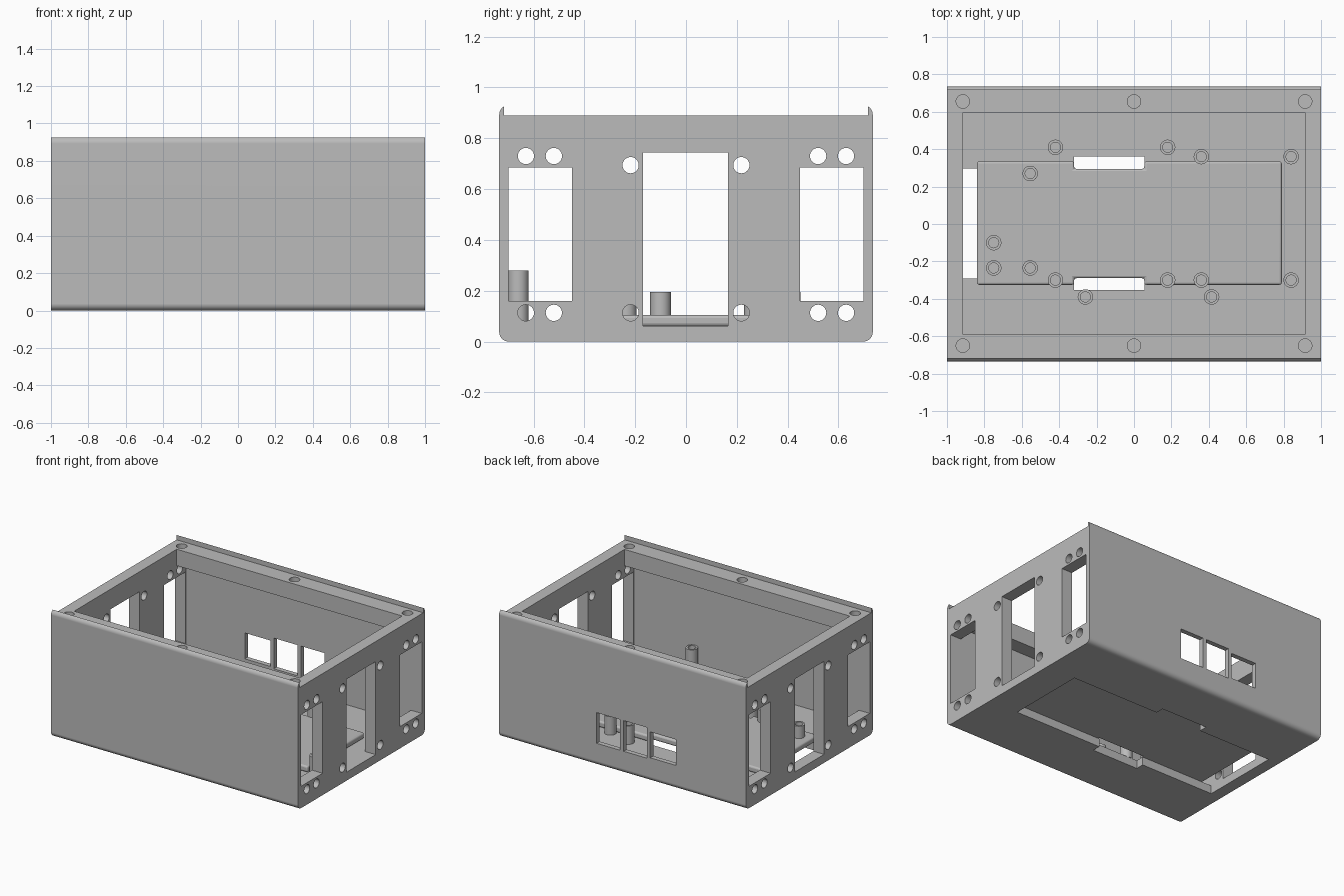
import bpy, bmesh, math
from mathutils import Matrix

old = bpy.data.objects.get("Cube")
if old:
    bpy.data.objects.remove(old, do_unlink=True)

# Single grey plastic
grey = bpy.data.materials.new("grey_plastic")
grey.use_nodes = True
COLOUR = (0.5, 0.5, 0.5, 1)
grey.diffuse_color = COLOUR
grey.node_tree.nodes["Principled BSDF"].inputs["Base Color"].default_value = COLOUR


def finish(bm, name):
    bmesh.ops.recalc_face_normals(bm, faces=bm.faces)
    mesh = bpy.data.meshes.new(name)
    bm.to_mesh(mesh)
    bm.free()
    mesh.materials.append(grey)
    obj = bpy.data.objects.new(name, mesh)
    bpy.context.collection.objects.link(obj)
    return obj


def box(name, x, y, z):
    bm = bmesh.new()
    bmesh.ops.create_cube(bm, size=1)
    for v in bm.verts:
        for i, (lo, hi) in enumerate((x, y, z)):
            v.co[i] = hi if v.co[i] > 0 else lo
    return finish(bm, name)


def cylinder(name, centre, radius, depth, along_x=False):
    turn = Matrix.Rotation(math.pi / 2, 4, "Y") if along_x else Matrix()
    bm = bmesh.new()
    bmesh.ops.create_cone(bm, cap_ends=True, segments=32, radius1=radius, radius2=radius,
                          depth=depth, matrix=Matrix.Translation(centre) @ turn)
    return finish(bm, name)


def cut(obj, cutter):
    """Subtract the cutter from the object and discard it."""
    cutter.hide_render = True
    mod = obj.modifiers.new("cut", "BOOLEAN")
    mod.operation = "DIFFERENCE"
    mod.solver = "EXACT"
    mod.object = cutter
    bpy.context.view_layer.objects.active = obj
    bpy.ops.object.modifier_apply(modifier=mod.name)
    bpy.data.objects.remove(cutter, do_unlink=True)


def smooth(obj):
    bpy.ops.object.select_all(action="DESELECT")
    obj.select_set(True)
    bpy.context.view_layer.objects.active = obj
    bpy.ops.object.shade_smooth_by_angle(angle=math.radians(30))
    mod = obj.modifiers.new("weighted_normals", "WEIGHTED_NORMAL")
    mod.keep_sharp = True


# Case body: rounded side profile extruded along x
HALF_Y, HEIGHT, ROUND = 0.735, 0.93, 0.037
FLOOR, RIM = 0.06, 0.89
bm = bmesh.new()
profile = []
for k, (sy, top) in enumerate(((1, 1), (-1, 1), (-1, 0), (1, 0))):
    cy = sy * (HALF_Y - ROUND)
    cz = HEIGHT - ROUND if top else ROUND
    for s in range(7):
        a = math.radians(90 * k + 15 * s)
        profile.append(bm.verts.new((-1, cy + ROUND * math.cos(a), cz + ROUND * math.sin(a))))
face = bm.faces.new(profile)
ext = bmesh.ops.extrude_face_region(bm, geom=[face])["geom"]
bmesh.ops.translate(bm, vec=(2, 0, 0), verts=[g for g in ext if isinstance(g, bmesh.types.BMVert)])
case = finish(bm, "case_body")

# Lid seat between the lips, inner cavity and rim opening
cut(case, box("seat_cutter", (-1.2, 1.2), (-0.716, 0.716), (RIM, 1.2)))
cut(case, box("cavity_cutter", (-0.913, 0.913), (-0.7, 0.7), (FLOOR, 0.77)))
cut(case, box("rim_cutter", (-0.913, 0.913), (-0.592, 0.595), (0.5, 1.1)))

# Openings and screw holes through both ends
cut(case, box("centre_port_cutter", (-1.2, 1.2), (-0.17, 0.165), (FLOOR + 0.002, 0.743)))
for side in (-1, 1):
    ys = sorted((side * 0.449, side * 0.698))
    cut(case, box("side_port_cutter", (-1.2, 1.2), ys, (0.16, 0.684)))
    for y, z in ((0.63, 0.73), (0.52, 0.73), (0.218, 0.694),
                 (0.63, 0.113), (0.52, 0.113), (0.218, 0.113)):
        cut(case, cylinder("hole_cutter", (0, side * y, z), 0.032, 2.4, True))

# Three windows in the back wall
for x0, x1, z0, z1 in ((0.02, 0.21, 0.165, 0.39), (-0.2, -0.01, 0.165, 0.39),
                       (-0.435, -0.225, 0.175, 0.365)):
    cut(case, box("window_cutter", (x0, x1), (0.65, 0.8), (z0, z1)))

# Lid screw holes in the rim
for x in (-0.915, 0, 0.915):
    for y in (-0.65, 0.655):
        cut(case, cylinder("screw_cutter", (x, y, 0.89), 0.036, 0.18))

# Floor opening with a wider notch on each side
NOTCH = (-0.32, 0.055)
cut(case, box("floor_cutter", (-0.913, 0.765), (-0.292, 0.298), (-0.1, 0.064)))
cut(case, box("notch_cutter", NOTCH, (-0.353, 0.36), (-0.1, 0.066)))
smooth(case)

# Raised tray bridging the floor opening
tray = box("raised_tray", (-0.84, 0.79), (-0.325, 0.335), (FLOOR, 0.105))
cut(tray, box("notch_cutter", NOTCH, (0.295, 0.5), (0, 0.3)))
cut(tray, box("notch_cutter", NOTCH, (-0.5, -0.29), (0, 0.3)))
bevel = tray.modifiers.new("soft_edges", "BEVEL")
bevel.width = 0.012
bevel.segments = 3
smooth(tray)


def standoff(x, y, top):
    """Hollow post standing on the floor."""
    post = cylinder("standoff", (x, y, (FLOOR + top) / 2), 0.041, top - FLOOR)
    cut(post, cylinder("bore_cutter", (x, y, top), 0.027, 0.16))
    smooth(post)


# Short standoffs
for x, y in ((-0.42, 0.41), (0.18, 0.41), (-0.42, -0.3), (0.18, -0.3),
             (0.36, 0.36), (0.84, 0.36), (0.36, -0.3), (0.84, -0.3),
             (-0.555, 0.27), (-0.75, -0.1), (-0.75, -0.235), (-0.555, -0.235)):
    standoff(x, y, 0.195)

# Tall standoffs near the front wall
for x in (-0.26, 0.415):
    for y in (-0.39, -0.66):
        standoff(x, y, 0.28)
